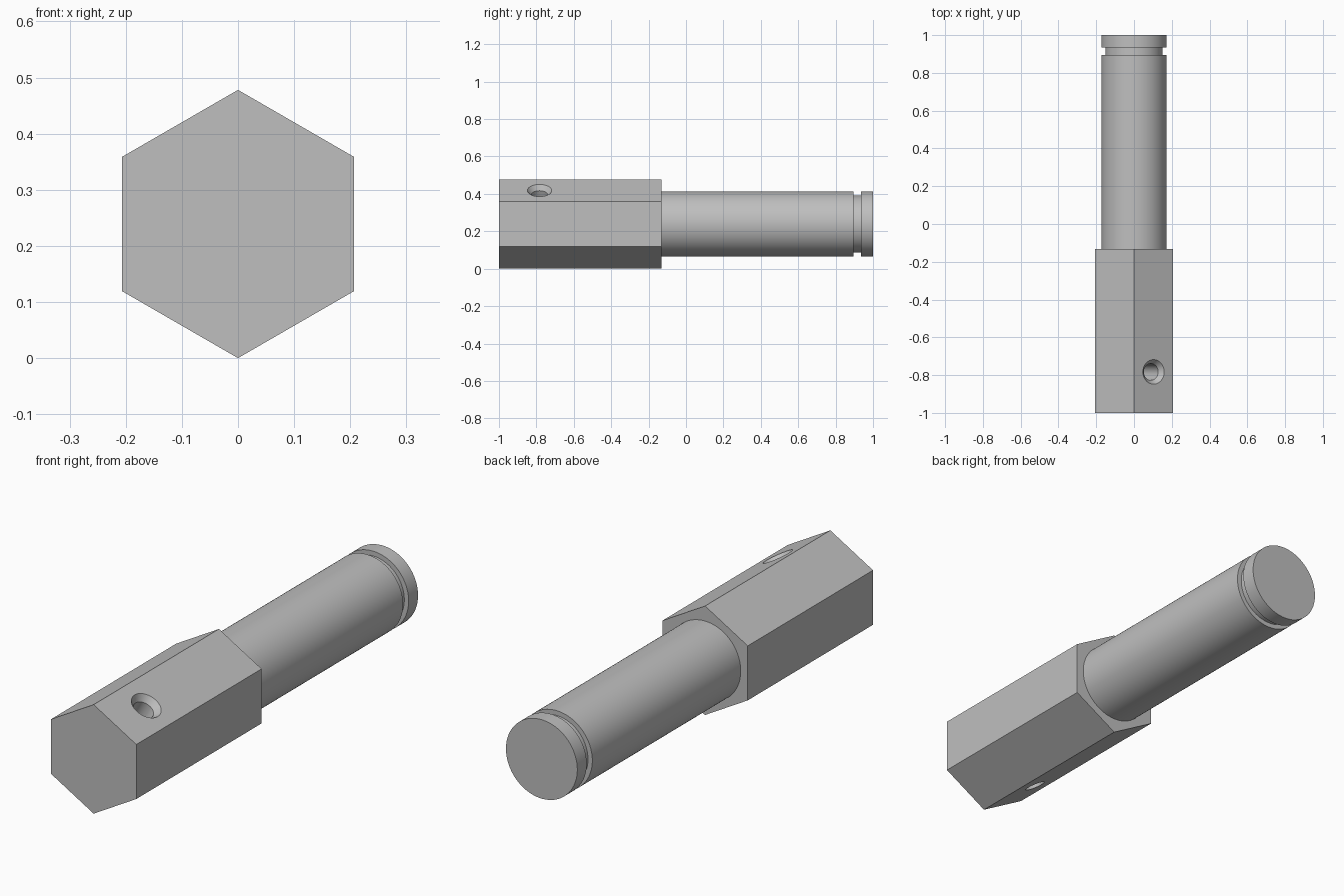
import bpy, bmesh
from math import pi, cos, sin, radians
from mathutils import Matrix

old = bpy.data.objects.get("Cube")
if old:
    bpy.data.objects.remove(old, do_unlink=True)

steel = bpy.data.materials.new("steel_grey")
steel.use_nodes = True
GREY = (0.52, 0.52, 0.52, 1)
steel.diffuse_color = GREY
steel.node_tree.nodes["Principled BSDF"].inputs["Base Color"].default_value = GREY

AXIS_Z = 0.239      # height of the shaft centre line
HEX_END = -0.132    # shoulder where the shaft starts


def turned(name, profile, sides, matrix, phase=0.0):
    """Capped solid of (radius, distance) rings along local z."""
    bm = bmesh.new()
    rings = []
    for r, d in profile:
        angles = [phase + 2 * pi * i / sides for i in range(sides)]
        rings.append([bm.verts.new((r * cos(a), r * sin(a), d)) for a in angles])
    for low, high in zip(rings, rings[1:]):
        for i in range(sides):
            j = (i + 1) % sides
            bm.faces.new((low[i], low[j], high[j], high[i]))
    bm.faces.new(rings[0][::-1])
    bm.faces.new(rings[-1])
    bm.transform(matrix)
    bmesh.ops.recalc_face_normals(bm, faces=bm.faces)
    mesh = bpy.data.meshes.new(name)
    bm.to_mesh(mesh)
    bm.free()
    mesh.materials.append(steel)
    obj = bpy.data.objects.new(name, mesh)
    bpy.context.collection.objects.link(obj)
    return obj


def activate(obj):
    bpy.ops.object.select_all(action='DESELECT')
    obj.select_set(True)
    bpy.context.view_layer.objects.active = obj


centre = Matrix.Translation((0, 0, AXIS_Z))
along_y = centre @ Matrix.Rotation(radians(-90), 4, 'X')

# Hexagonal head, corners up and down
head = turned("hex_head", [(AXIS_Z, -1), (AXIS_Z, HEX_END)], 6, along_y, radians(30))

# Round shaft with a retaining ring groove near its end
shaft = turned("shaft", [(0.173, HEX_END - 0.01), (0.173, 0.896), (0.152, 0.896),
                         (0.152, 0.935), (0.173, 0.935), (0.173, 1)], 96, along_y)

# Cross hole square to the upper left flat, countersunk on that side only
square_to_flat = (Matrix.Translation((0, -0.783, AXIS_Z))
                  @ Matrix.Rotation(radians(30), 4, 'Y'))
drill = turned("cross_hole_cutter", [(0.044, -0.3), (0.044, 0.18),
                                     (0.065, 0.207), (0.073, 0.217)], 48, square_to_flat)
drill.hide_render = True

activate(head)
cut = head.modifiers.new("cross_hole", 'BOOLEAN')
cut.operation = 'DIFFERENCE'
cut.solver = 'EXACT'
cut.object = drill
bpy.ops.object.modifier_apply(modifier=cut.name)
bpy.data.objects.remove(drill, do_unlink=True)

for part in (head, shaft):
    activate(part)
    bpy.ops.object.shade_smooth_by_angle(angle=radians(25))
